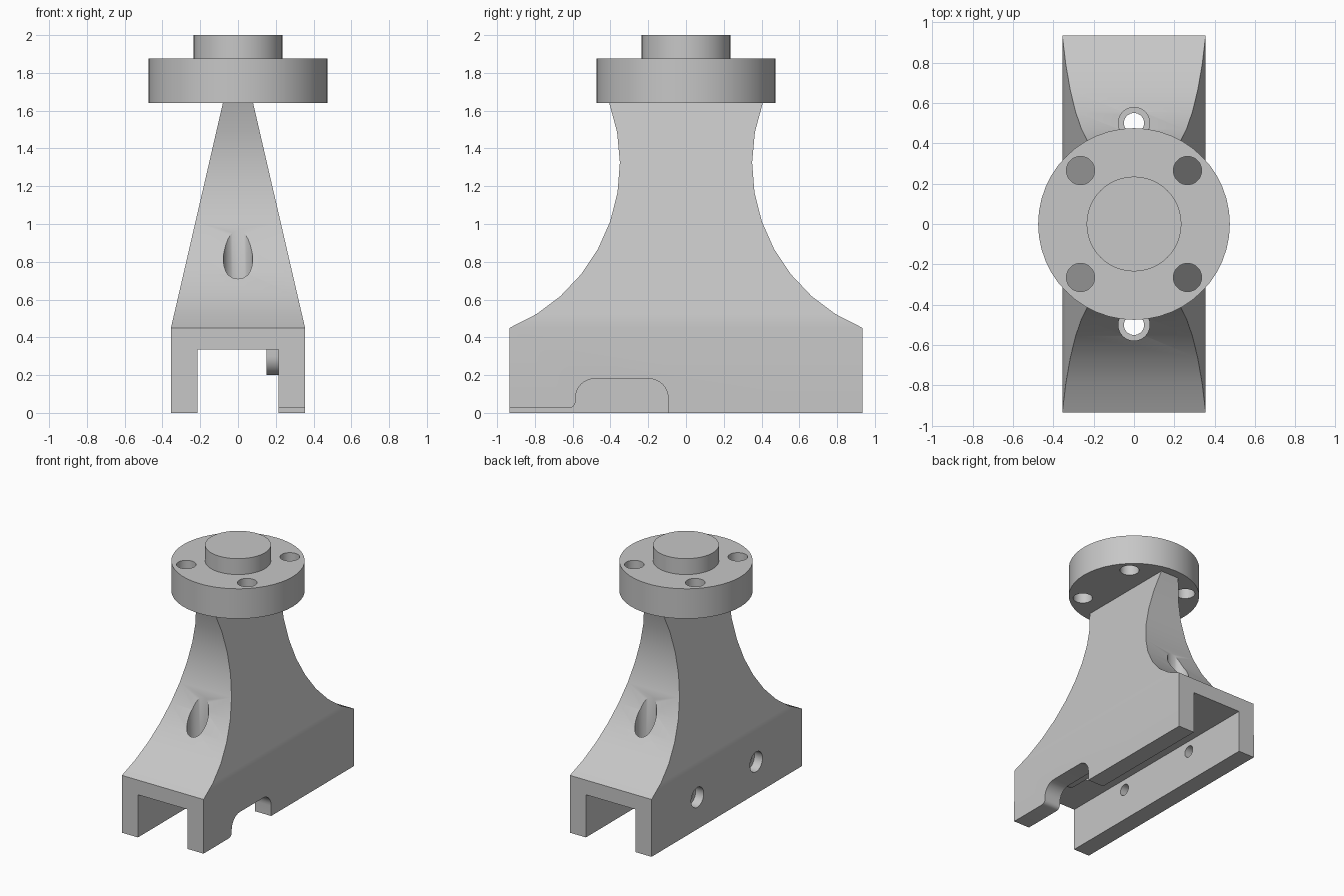
import bpy, bmesh, math
from mathutils import Matrix, Vector

cube = bpy.data.objects.get("Cube")
if cube:
    bpy.data.objects.remove(cube, do_unlink=True)

grey = bpy.data.materials.new("plain grey")
grey.use_nodes = True
grey.diffuse_color = (0.57, 0.57, 0.57, 1)
grey.node_tree.nodes["Principled BSDF"].inputs["Base Color"].default_value = (0.57, 0.57, 0.57, 1)


def make(name, bm):
    bmesh.ops.recalc_face_normals(bm, faces=bm.faces)
    mesh = bpy.data.meshes.new(name)
    bm.to_mesh(mesh)
    bm.free()
    mesh.materials.append(grey)
    obj = bpy.data.objects.new(name, mesh)
    bpy.context.collection.objects.link(obj)
    return obj


def cylinder(name, start, end, radius, sides=32):
    start, end = Vector(start), Vector(end)
    axis = end - start
    turn = axis.to_track_quat('Z', 'Y').to_matrix().to_4x4()
    bm = bmesh.new()
    bmesh.ops.create_cone(bm, cap_ends=True, segments=sides, radius1=radius, radius2=radius,
                          depth=axis.length, matrix=Matrix.Translation((start + end) / 2) @ turn)
    return make(name, bm)


def side_prism(name, outline, x0, x1):
    """Extrude a y-z outline along x."""
    bm = bmesh.new()
    face = bm.faces.new([bm.verts.new((x0, y, z)) for y, z in outline])
    moved = bmesh.ops.extrude_face_region(bm, geom=[face])["geom"]
    verts = [v for v in moved if isinstance(v, bmesh.types.BMVert)]
    bmesh.ops.translate(bm, vec=(x1 - x0, 0, 0), verts=verts)
    return make(name, bm)


def arc(cy, cz, r, a0, a1, steps=8):
    angles = [math.radians(a0 + (a1 - a0) * i / steps) for i in range(steps + 1)]
    return [(cy + r * math.cos(a), cz + r * math.sin(a)) for a in angles]


def combine(obj, tools, operation='DIFFERENCE'):
    """Apply boolean tools to an object, then remove the tools."""
    for tool in tools:
        tool.hide_render = True
        mod = obj.modifiers.new("cut", 'BOOLEAN')
        mod.operation, mod.solver, mod.object = operation, 'EXACT', tool
    deps = bpy.context.evaluated_depsgraph_get()
    mesh = bpy.data.meshes.new_from_object(obj.evaluated_get(deps))
    obj.modifiers.clear()
    obj.data = mesh
    for tool in tools:
        bpy.data.objects.remove(tool, do_unlink=True)


# Pedestal: rectangular sections, straight taper in x and concave arc in y
BASE_X, TOP_X, SHOULDER, TOP = 0.355, 0.08, 0.45, 1.64
R, WAIST, WAIST_Z = 0.94, 0.35, 1.32
low = math.asin((SHOULDER - WAIST_Z) / R)
high = math.asin((TOP - WAIST_Z) / R)
sections = [(BASE_X, 0.935, 0)]
for i in range(10):
    a = low + (high - low) * i / 9
    z = WAIST_Z + R * math.sin(a)
    hx = BASE_X + (TOP_X - BASE_X) * (z - SHOULDER) / (TOP - SHOULDER)
    sections.append((hx, WAIST + R - R * math.cos(a), z))

bm = bmesh.new()
rings = [[bm.verts.new((sx * hx, sy * hy, z)) for sx, sy in ((-1, -1), (1, -1), (1, 1), (-1, 1))]
         for hx, hy, z in sections]
bm.faces.new(rings[0])
bm.faces.new(rings[-1])
for a, b in zip(rings, rings[1:]):
    for i in range(4):
        j = (i + 1) % 4
        bm.faces.new((a[i], a[j], b[j], b[i]))
pedestal = make("pedestal", bm)

# Rail channel underneath
cutters = [side_prism("channel_cutter", [(-1.1, -0.2), (1.1, -0.2), (1.1, 0.335), (-1.1, 0.335)],
                      -0.215, 0.215)]

# Rounded notch and raised lip in the left wall
notch = [(-1.1, -0.1), (-1.1, 0.025)]
notch += arc(-0.62, 0.06, 0.035, -90, 0, 4)
notch += arc(-0.485, 0.08, 0.1, 180, 90)
notch += arc(-0.195, 0.08, 0.1, 90, 0)
notch += [(-0.095, -0.1)]
cutters.append(side_prism("notch_cutter", notch, 0.18, 0.5))

# Vertical counterbored bolt holes front and back, counterbored holes in the right wall
for s in (-1, 1):
    y = 0.5 * s
    cutters.append(cylinder("bolt_cutter", (0, y, 0.2), (0, y, 1.4), 0.05))
    cutters.append(cylinder("bolt_head_cutter", (0, y, 0.6), (0, y, 1.45), 0.078))
    y = 0.365 * s
    cutters.append(cylinder("side_hole_cutter", (-0.5, y, 0.25), (-0.1, y, 0.25), 0.045))
    cutters.append(cylinder("side_head_cutter", (-0.5, y, 0.25), (-0.285, y, 0.25), 0.078))
combine(pedestal, cutters)

# Small rounded rib inside the channel above the notch
rib_outline = [(-0.6, 0.336)] + arc(-0.5, 0.3, 0.1, 180, 270) + arc(-0.18, 0.3, 0.1, 270, 360) + [(-0.08, 0.336)]
rib = side_prism("inner_rib", rib_outline, 0.15, 0.216)

# Round mounting flange with four through holes, and its centre boss
flange = cylinder("flange", (0, 0, TOP), (0, 0, 1.875), 0.475, 48)
combine(flange, [cylinder("flange_hole_cutter", (x, y, 1.5), (x, y, 2), 0.07)
                 for x in (-0.265, 0.265) for y in (-0.265, 0.265)])
boss = cylinder("centre_boss", (0, 0, 1.87), (0, 0, 2), 0.235, 48)

# Smooth shading with sharp edges kept
bpy.ops.object.select_all(action='DESELECT')
for obj in (pedestal, rib, flange, boss):
    obj.select_set(True)
bpy.context.view_layer.objects.active = pedestal
bpy.ops.object.shade_smooth_by_angle(angle=math.radians(30))
